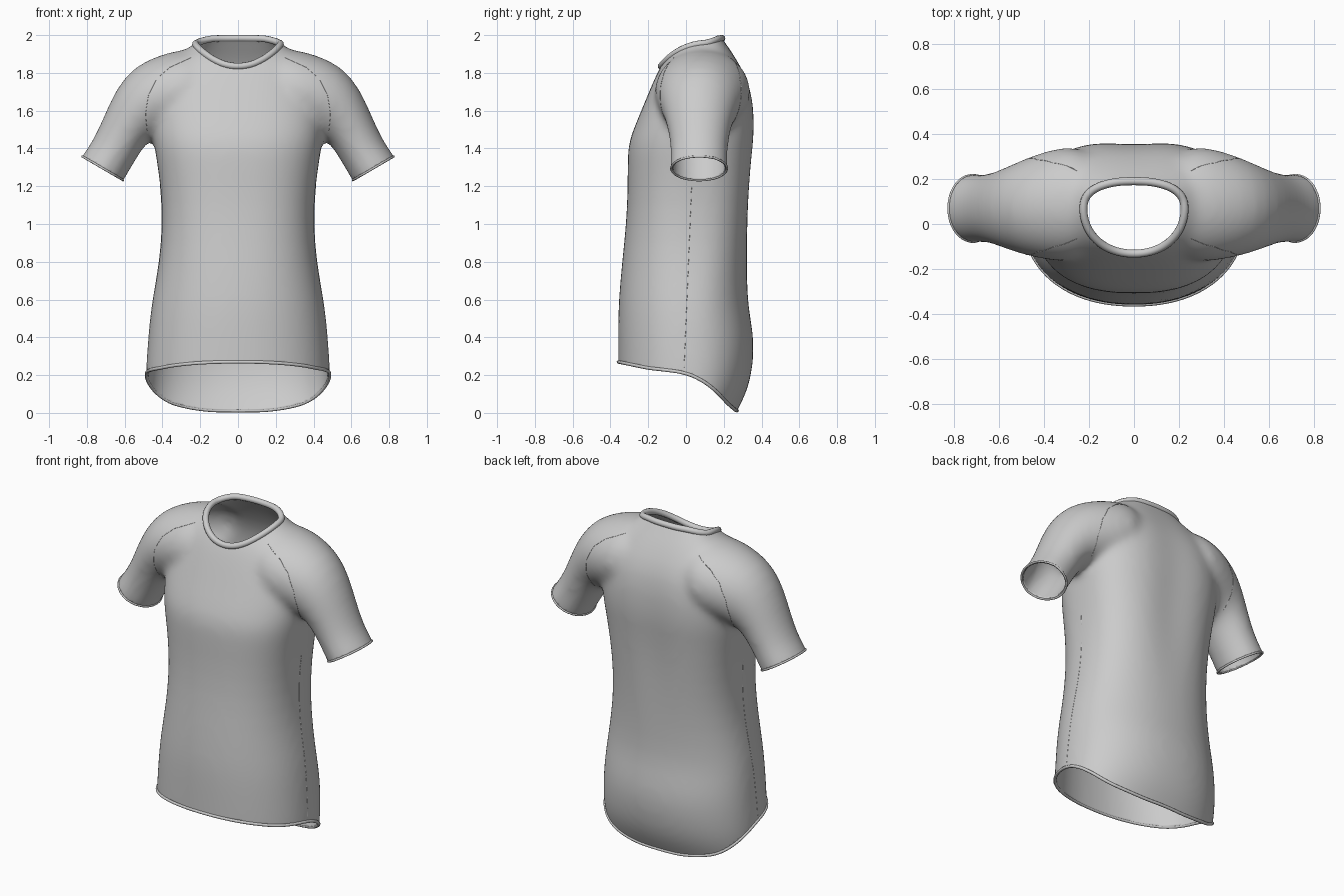
import bpy, bmesh, math
from mathutils import Vector
from mathutils.bvhtree import BVHTree

if "Cube" in bpy.data.objects:
    bpy.data.objects.remove(bpy.data.objects["Cube"])

# torso rings: z, half width, front y, back y
TORSO = [(-.25, .42, -.33, .16), (-.1, .45, -.345, .21), (.01, .478, -.352, .272), (.1, .488, -.357, .318),
         (.2, .49, -.36, .348), (.35, .48, -.36, .364), (.48, .469, -.36, .346), (.6, .454, -.357, .325),
         (.8, .416, -.339, .323), (1.0, .4, -.317, .331), (1.2, .409, -.308, .343), (1.38, .438, -.311, .359),
         (1.46, .45, -.297, .369), (1.6, .455, -.237, .37), (1.74, .43, -.18, .346), (1.85, .37, -.13, .283),
         (1.92, .285, -.075, .236), (1.965, .21, -.005, .203), (2.03, .17, .055, .165)]
# sleeve rings: outer x, z, inner x, z, y centre, y radius
SLEEVE = [(.12, 1.93, .17, 1.5, .085, .22), (.28, 1.93, .28, 1.49, .09, .262), (.42, 1.895, .375, 1.47, .082, .242),
          (.55, 1.835, .45, 1.455, .075, .209), (.645, 1.72, .49, 1.42, .07, .18), (.712, 1.565, .525, 1.365, .07, .159),
          (.768, 1.44, .565, 1.3, .07, .149), (.828, 1.36, .605, 1.23, .07, .153), (.885, 1.27, .66, 1.14, .07, .152)]
HEM = [(-.36, .27), (-.2, .237), (-.05, .22), (.03, .2), (.1, .163), (.16, .115), (.22, .05), (.265, .012), (.3, .01)]
N = 48


def clamp(v):
    return max(0.0, min(1.0, v))


def lerp_table(t, v):
    if v <= t[0][0]:
        return t[0][1]
    for (a, fa), (b, fb) in zip(t, t[1:]):
        if v <= b:
            return fa + (fb - fa) * (v - a) / (b - a)
    return t[-1][1]


def torso_ring(z, w, yf, yb):
    yc = .02 + .05 * clamp((z - 1.4) / .4) + .03 * clamp((z - 1.9) / .1)
    pts = []
    for i in range(N):
        a = 2 * math.pi * i / N
        c, s = math.cos(a), math.sin(a)
        top = clamp((z - .6) / .6)
        e = 2 / (2.2 + (.55 if s > 0 else .25) * top)
        x = w * math.copysign(abs(c) ** e, c)
        y = abs(s) ** e * ((yb - yc) if s > 0 else (yf - yc))
        if s > 0:  # spine hollow
            y *= 1 - .05 * math.exp(-(x / .11) ** 2) * clamp((z - .8) / .4) * clamp((1.9 - z) / .2)
        pts.append((x, yc + y, z))
    return pts


def sleeve_ring(side, ox, oz, ix, iz, yc, ry):
    o, i_ = Vector((side * ox, 0, oz)), Vector((side * ix, 0, iz))
    c, u = (o + i_) / 2, (o - i_) / 2
    return [c + u * math.cos(a) + Vector((0, yc + ry * math.sin(a), 0))
            for a in (2 * math.pi * k / N for k in range(N))]


def loft(bm, rings):
    vs = [[bm.verts.new(p) for p in r] for r in rings]
    for a, b in zip(vs, vs[1:]):
        for i in range(N):
            j = (i + 1) % N
            bm.faces.new((a[i], a[j], b[j], b[i]))
    bm.faces.new(vs[0])
    bm.faces.new(vs[-1])


def cut(bm, keep, point, normal, warp=None):
    """Trim away the outer side of a plane, optionally in a sheared space."""
    faces = [f for f in bm.faces if keep(f.calc_center_median())]
    edges = {e for f in faces for e in f.edges}
    verts = {v for f in faces for v in f.verts}
    if warp:
        for v in bm.verts:
            v.co.z -= warp(v.co.x, v.co.y)
    bmesh.ops.bisect_plane(bm, geom=list(verts) + list(edges) + faces, dist=1e-5,
                           plane_co=point, plane_no=normal, clear_outer=True)
    if warp:
        for v in bm.verts:
            v.co.z += warp(v.co.x, v.co.y)


def neck_shape(x, y):
    d = (y - .07) / (.205 if y < .07 else .12)
    p = 2.1 if y < .07 else 2.4
    r = (abs(x / .226) ** p + abs(d) ** p) ** (1 / p)
    return 1.93 + 10 * (r - 1)


def boundary_loops(bm):
    todo = {e for e in bm.edges if e.is_boundary}
    while todo:
        e = todo.pop()
        start, v = e.verts
        loop = [start.co.copy()]
        while v is not start:
            loop.append(v.co.copy())
            nxt = next((k for k in v.link_edges if k in todo), None)
            if nxt is None:
                break
            todo.remove(nxt)
            v = nxt.other_vert(v)
        if len(loop) > 20:
            yield loop


def resample(pts, n, cyclic):
    pts = pts + [pts[0]] if cyclic else pts
    acc = [0]
    for a, b in zip(pts, pts[1:]):
        acc.append(acc[-1] + (b - a).length)
    out, k = [], 0
    for i in range(n):
        d = acc[-1] * i / (n if cyclic else n - 1)
        while k < len(pts) - 2 and acc[k + 1] < d:
            k += 1
        out.append(pts[k].lerp(pts[k + 1], clamp((d - acc[k]) / max(acc[k + 1] - acc[k], 1e-9))))
    return out


def tube(name, pts, radius, cyclic, n=90, relax=0):
    pts = resample(pts, n, cyclic)
    for _ in range(relax):
        pts = [(pts[i - 1] + 2 * pts[i] + pts[(i + 1) % n]) / 4 for i in range(n)]
    cu = bpy.data.curves.new(name, 'CURVE')
    cu.dimensions = '3D'
    cu.bevel_depth = radius
    cu.bevel_resolution = 3
    sp = cu.splines.new('POLY')
    sp.points.add(n - 1)
    for p, co in zip(sp.points, pts):
        p.co = (*co, 1)
    sp.use_cyclic_u = cyclic
    ob = bpy.data.objects.new(name, cu)
    bpy.context.collection.objects.link(ob)
    bpy.ops.object.select_all(action='DESELECT')
    ob.select_set(True)
    bpy.context.view_layer.objects.active = ob
    bpy.ops.object.convert(target='MESH')
    bpy.ops.object.shade_smooth()


# solid torso and sleeves, fused and softened
bm = bmesh.new()
loft(bm, [torso_ring(*r) for r in TORSO])
for side in (1, -1):
    loft(bm, [sleeve_ring(side, *r) for r in SLEEVE])
bmesh.ops.recalc_face_normals(bm, faces=bm.faces)
me = bpy.data.meshes.new("shirt_body")
bm.to_mesh(me)
bm.free()
shirt = bpy.data.objects.new("shirt_body", me)
bpy.context.collection.objects.link(shirt)
shirt.modifiers.new("round", 'SUBSURF').levels = 1
rm = shirt.modifiers.new("fuse", 'REMESH')
rm.mode, rm.voxel_size = 'VOXEL', .016
sm = shirt.modifiers.new("soften", 'SMOOTH')
sm.factor, sm.iterations = .5, 24
dg = bpy.context.evaluated_depsgraph_get()
fused = bpy.data.meshes.new_from_object(shirt.evaluated_get(dg))
shirt.modifiers.clear()
shirt.data = fused

# openings: hem, neck, sleeves
bm = bmesh.new()
bm.from_mesh(fused)
cut(bm, lambda c: c.z < .6, (0, 0, 0), (0, 0, -1), lambda x, y: lerp_table(HEM, y))
cut(bm, lambda c: c.z > 1.7 and abs(c.x) < .4, (0, 0, 0), (0, 0, 1), neck_shape)
for side in (1, -1):
    cut(bm, lambda c: c.x * side > .54, (side * .828, 0, 1.36), (side * .13, 0, -.223))
bmesh.ops.remove_doubles(bm, verts=bm.verts, dist=.003)
bm.to_mesh(fused)
bvh = BVHTree.FromBMesh(bm)

# rolled bands on every opening
for loop in list(boundary_loops(bm)):
    mid = sum(loop, Vector()) / len(loop)
    if mid.z > 1.7:
        tube("collar", loop, .018, True, 90, 6)
    elif mid.z > .8:
        tube("sleeve_band", loop, .006, True)
    else:
        tube("hem_band", loop, .009, True, 140, 2)
bm.free()

# fine seams laid on the surface
RAGLAN = [(.25, 1.88), (.36, 1.83), (.43, 1.77), (.475, 1.68), (.49, 1.58), (.48, 1.48)]
for side in (1, -1):
    for name, face in (("front_seam", -1), ("back_seam", 1)):
        path = resample([Vector((side * x, face, z)) for x, z in RAGLAN], 40, False)
        hits = [bvh.ray_cast(p, Vector((0, -face, 0)))[0] for p in path]
        tube(name, [h for h in hits if h], .0012, False, 40)
    path = resample([Vector((side * 2, .03, 1.2)), Vector((side * 2, -.01, .24))], 40, False)
    hits = [bvh.ray_cast(p, Vector((-side, 0, 0)))[0] for p in path]
    tube("side_seam", [h for h in hits if h], .0012, False, 40)

# cloth thickness
sol = shirt.modifiers.new("cloth", 'SOLIDIFY')
sol.thickness, sol.offset = .01, -1
for p in fused.polygons:
    p.use_smooth = True
